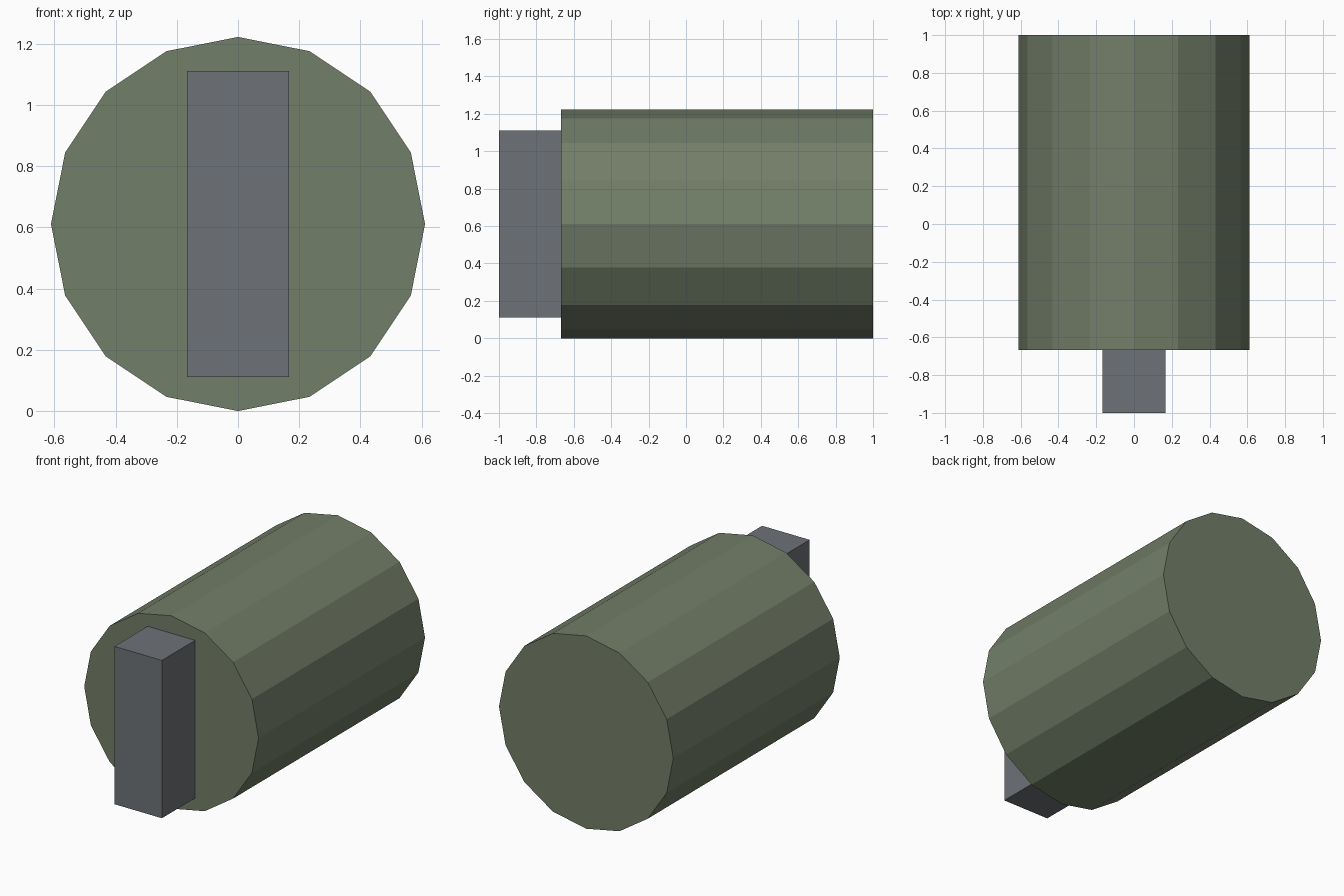
import bpy
from math import pi

if "Cube" in bpy.data.objects:
    bpy.data.objects.remove(bpy.data.objects["Cube"])

R = 0.611          # drum radius
FACE_Y = -0.667    # front face of the drum


def paint(obj, name, color):
    mat = bpy.data.materials.new(name)
    mat.diffuse_color = (*color, 1)
    mat.use_nodes = True
    mat.node_tree.nodes["Principled BSDF"].inputs["Base Color"].default_value = mat.diffuse_color
    obj.data.materials.append(mat)


# Sixteen-sided drum lying along y
bpy.ops.mesh.primitive_cylinder_add(
    vertices=16, radius=R, depth=1 - FACE_Y,
    location=(0, (1 + FACE_Y) / 2, R), rotation=(pi / 2, 0, 0))
drum = bpy.context.object
drum.name = "drum"
paint(drum, "olive_green", (0.17, 0.21, 0.14))

# Upright grip bar on the front face
bpy.ops.mesh.primitive_cube_add(size=1, location=(0, (FACE_Y - 1) / 2, R))
bar = bpy.context.object
bar.name = "grip_bar"
bar.scale = (0.333, 1 + FACE_Y, 1.0)
bpy.ops.object.transform_apply(location=False, rotation=False, scale=True)
paint(bar, "steel_grey", (0.155, 0.17, 0.185))
